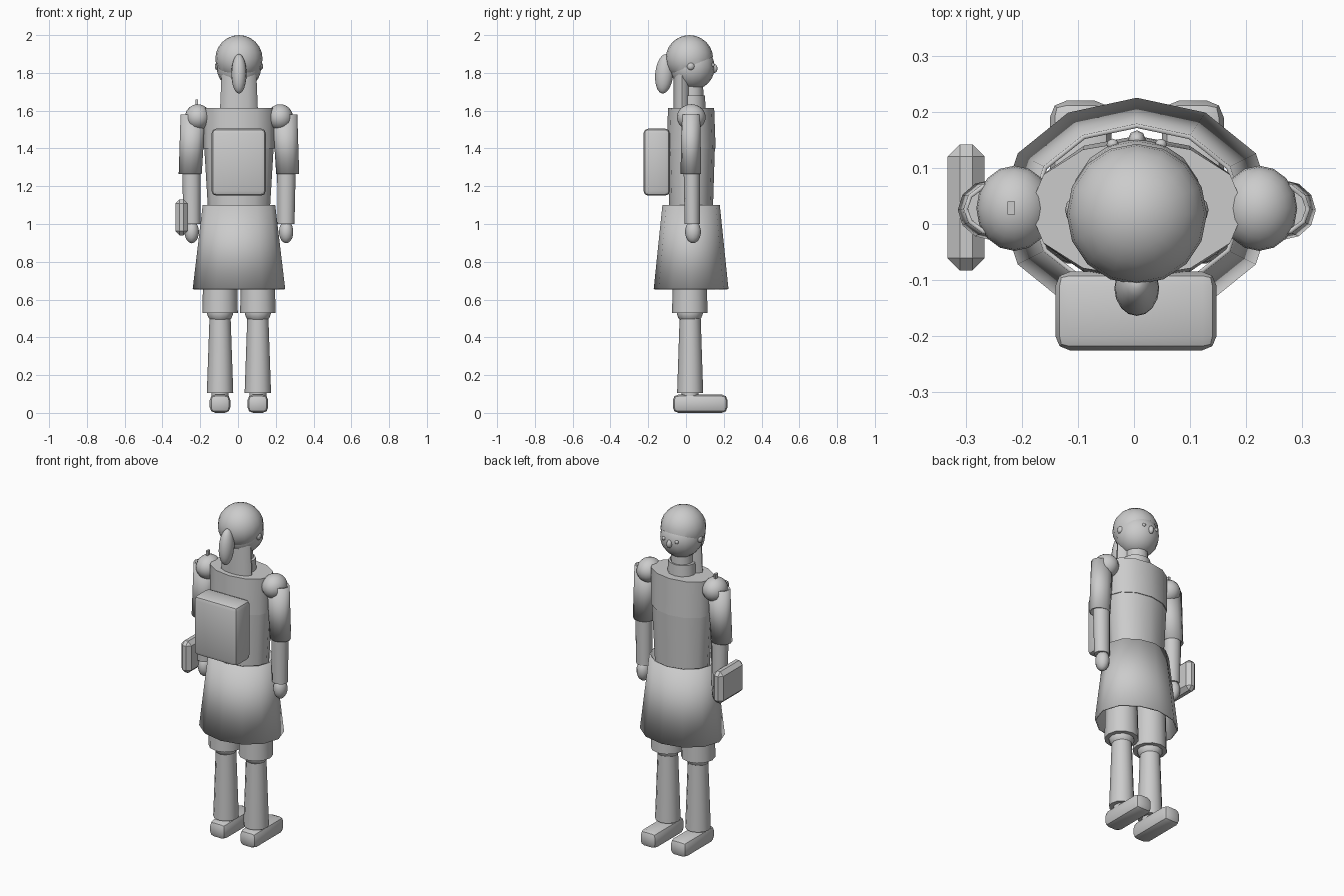
import bpy, bmesh, math
from mathutils import Vector, Matrix

if "Cube" in bpy.data.objects:
    bpy.data.objects.remove(bpy.data.objects["Cube"])

grey = bpy.data.materials.new("plain grey")
grey.use_nodes = True
GREY = (0.6, 0.6, 0.6, 1)
grey.diffuse_color = GREY
grey.node_tree.nodes["Principled BSDF"].inputs["Base Color"].default_value = GREY

CX, CY = 0.005, 0.027   # body axis


def finish(name, bm, angle=50):
    mesh = bpy.data.meshes.new(name)
    bmesh.ops.recalc_face_normals(bm, faces=bm.faces)
    bm.to_mesh(mesh)
    bm.free()
    ob = bpy.data.objects.new(name, mesh)
    bpy.context.collection.objects.link(ob)
    mesh.materials.append(grey)
    bpy.ops.object.select_all(action='DESELECT')
    ob.select_set(True)
    bpy.context.view_layer.objects.active = ob
    if angle:
        bpy.ops.object.shade_smooth_by_angle(angle=math.radians(angle))
    return ob


def ellipsoid(name, loc, radii, tilt=0, seg=16, cut=None):
    bm = bmesh.new()
    bmesh.ops.create_uvsphere(bm, u_segments=seg, v_segments=seg * 3 // 4, radius=1)
    move = Matrix.Translation(loc) @ Matrix.Rotation(tilt, 4, 'X') @ Matrix.Diagonal((*radii, 1))
    bmesh.ops.transform(bm, matrix=move, verts=bm.verts)
    if cut:
        bmesh.ops.bisect_plane(bm, geom=bm.verts[:] + bm.edges[:] + bm.faces[:],
                               plane_co=cut[0], plane_no=cut[1], clear_inner=True)
    return finish(name, bm)


def tube(name, sections, seg=12, caps=True, wall=0):
    """Loft through elliptical sections given as (x, y, z, rx, ry)."""
    bm = bmesh.new()
    rings = []
    for x, y, z, rx, ry in sections:
        turns = [math.tau * i / seg for i in range(seg)]
        rings.append([bm.verts.new((x + rx * math.sin(t), y + ry * math.cos(t), z)) for t in turns])
    for a, b in zip(rings, rings[1:]):
        for i in range(seg):
            j = (i + 1) % seg
            bm.faces.new((a[i], a[j], b[j], b[i]))
    if caps:
        bm.faces.new(rings[0])
        bm.faces.new(rings[-1])
    ob = finish(name, bm)
    if wall:
        mod = ob.modifiers.new("wall", 'SOLIDIFY')
        mod.thickness = wall
    return ob


def box(name, low, high, bevel=0, segments=1):
    low, high = Vector(low), Vector(high)
    bm = bmesh.new()
    bmesh.ops.create_cube(bm, size=1)
    move = Matrix.Translation((low + high) / 2) @ Matrix.Diagonal((*(high - low), 1))
    bmesh.ops.transform(bm, matrix=move, verts=bm.verts)
    if bevel:
        bmesh.ops.bevel(bm, geom=bm.edges[:], offset=bevel, segments=segments,
                        profile=0.5, affect='EDGES')
    return finish(name, bm, 25)


# Head, face and hair
ellipsoid("head", (CX, 0.034, 1.83), (0.118, 0.118, 0.12))
ellipsoid("hair_cap", (CX, 0.018, 1.875), (0.125, 0.126, 0.125),
          cut=((0, 0.02, 1.835), (0, -0.4, 1)))
tube("back_hair", [(CX, -0.02, 1.61, 0.1, 0.045), (CX, -0.02, 1.85, 0.09, 0.045)])
ellipsoid("ponytail", (CX, -0.115, 1.795), (0.04, 0.048, 0.105), tilt=-0.1)
ellipsoid("nose", (CX, 0.15, 1.823), (0.016, 0.017, 0.024), seg=8)
tube("neck", [(CX, 0.03, 1.58, 0.065, 0.065), (CX, 0.03, 1.76, 0.06, 0.06)])
tube("collar", [(CX, 0.03, 1.6, 0.082, 0.075), (CX, 0.03, 1.68, 0.078, 0.07)])

# Torso and flared skirt
tube("waist", [(CX, CY, 1.06, 0.163, 0.115), (CX, CY, 1.41, 0.184, 0.126)])
tube("chest", [(CX, CY, 1.4, 0.188, 0.13), (CX, CY, 1.615, 0.192, 0.122)])
tube("skirt", [(CX, CY, 0.655, 0.245, 0.198), (CX, CY, 1.1, 0.192, 0.152)],
     caps=False, wall=0.008)

# Paired parts
for side, s in (("right", -1), ("left", 1)):
    ellipsoid(side + "_eye", (CX + s * 0.043, 0.142, 1.842), (0.011, 0.01, 0.011), seg=8)
    ellipsoid(side + "_ear", (CX + s * 0.116, 0.025, 1.835), (0.012, 0.02, 0.02), seg=8)
    ellipsoid(side + "_shoulder", (CX + s * 0.218, 0.028, 1.565), (0.068, 0.076, 0.069))
    tube(side + "_sleeve", [(CX + s * 0.258, 0.025, 1.265, 0.061, 0.054),
                            (CX + s * 0.243, 0.027, 1.58, 0.066, 0.05)], caps=False, wall=0.008)
    tube(side + "_forearm", [(CX + s * 0.249, 0.033, 1.0, 0.045, 0.04),
                             (CX + s * 0.252, 0.031, 1.36, 0.05, 0.045)])
    ellipsoid(side + "_hand", (CX + s * 0.25, 0.037, 0.958), (0.038, 0.042, 0.06), seg=12)
    x = CX + s * 0.1
    tube(side + "_short", [(x, 0.02, 0.53, 0.094, 0.094), (x, 0.02, 0.9, 0.085, 0.085)])
    ellipsoid(side + "_knee", (x, 0.02, 0.535), (0.07, 0.07, 0.065), seg=12)
    tube(side + "_lower_leg", [(x, 0.022, 0.105, 0.07, 0.069), (x, 0.022, 0.53, 0.055, 0.055)])
    tube(side + "_ankle", [(x, 0.022, 0.07, 0.045, 0.045), (x, 0.022, 0.12, 0.045, 0.045)])
    box(side + "_shoe", (x - 0.055, -0.07, 0), (x + 0.055, 0.22, 0.097), 0.03, 2)

# Carried items
box("backpack", (-0.14, -0.225, 1.15), (0.147, -0.085, 1.505), 0.025, 2)
box("hand_case", (-0.332, -0.083, 0.94), (-0.266, 0.142, 1.13), 0.022)
box("shoulder_pin", (-0.225, 0.017, 1.6), (-0.212, 0.04, 1.66))
